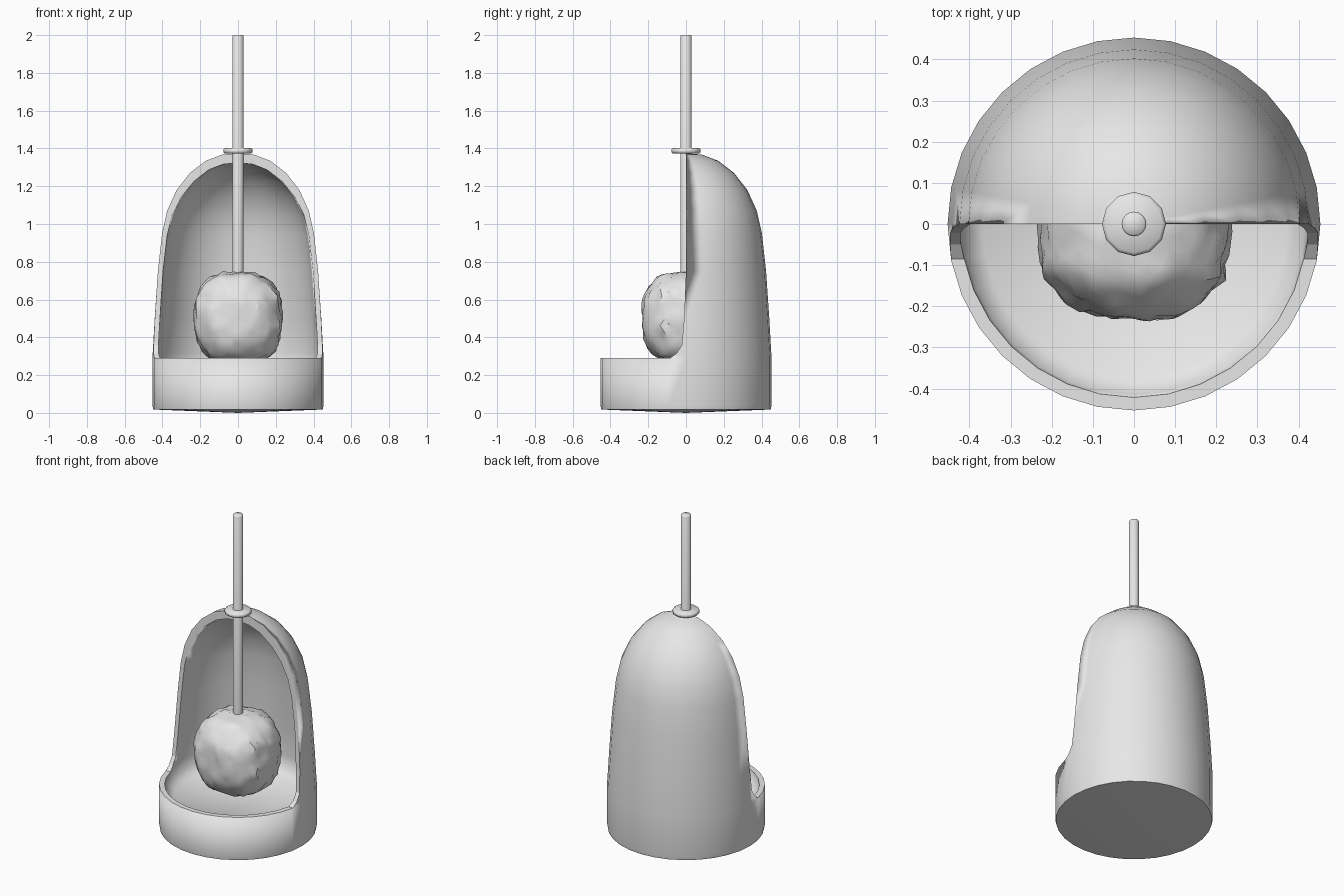
import bpy, bmesh, math
from mathutils import Vector, noise

cube = bpy.data.objects.get("Cube")
if cube:
    bpy.data.objects.remove(cube, do_unlink=True)

grey = bpy.data.materials.new("light_grey")
grey.use_nodes = True
grey.diffuse_color = (0.8, 0.8, 0.8, 1)
grey.node_tree.nodes["Principled BSDF"].inputs["Base Color"].default_value = (0.8, 0.8, 0.8, 1)


def make_object(name, bm):
    bmesh.ops.recalc_face_normals(bm, faces=bm.faces)
    mesh = bpy.data.meshes.new(name)
    bm.to_mesh(mesh)
    bm.free()
    mesh.materials.append(grey)
    obj = bpy.data.objects.new(name, mesh)
    bpy.context.collection.objects.link(obj)
    return obj


def smooth(obj, degrees):
    bpy.ops.object.select_all(action='DESELECT')
    obj.select_set(True)
    bpy.context.view_layer.objects.active = obj
    bpy.ops.object.shade_smooth_by_angle(angle=math.radians(degrees))


def lathe(name, profile, sides):
    """Revolve (radius, height) points around z; ends on the axis become poles."""
    bm = bmesh.new()
    verts = [bm.verts.new((r, 0, z)) for r, z in profile]
    edges = [bm.edges.new(pair) for pair in zip(verts, verts[1:])]
    bmesh.ops.spin(bm, geom=verts + edges, cent=(0, 0, 0), axis=(0, 0, 1),
                   angle=math.tau, steps=sides)
    bmesh.ops.remove_doubles(bm, verts=bm.verts, dist=0.0005)
    return make_object(name, bm)


def subtract(target, cutter):
    """Cut a hidden helper out of the target."""
    cutter.hide_render = True
    cutter.hide_viewport = True
    cutter.display_type = 'WIRE'
    cut = target.modifiers.new(cutter.name, 'BOOLEAN')
    cut.object = cutter
    cut.operation = 'DIFFERENCE'
    cut.solver = 'EXACT'


# Holder: solid domed body
outer = [(0, 0), (0.449, 0.018), (0.453, 0.04), (0.453, 0.29),
         (0.441, 0.5), (0.424, 0.75), (0.402, 0.95), (0.375, 1.07),
         (0.325, 1.18), (0.255, 1.27), (0.17, 1.335), (0.085, 1.367), (0, 1.375)]
holder = lathe("holder", outer, 32)
smooth(holder, 50)

# Hollow inside with a dished floor
inner = [(0, 1.325), (0.08, 1.316), (0.155, 1.287), (0.235, 1.225), (0.3, 1.145),
         (0.348, 1.05), (0.375, 0.94), (0.397, 0.75), (0.414, 0.5),
         (0.426, 0.32), (0.415, 0.25), (0.37, 0.21), (0, 0.2)]
cavity = lathe("cavity_cutter", inner, 32)
smooth(cavity, 50)
subtract(holder, cavity)

# Front opening: side profile extruded across x
opening = [(-1, 0.29), (-0.085, 0.29), (-0.05, 0.315), (-0.022, 0.36), (-0.01, 0.5),
           (0, 0.75), (0, 2), (-1, 2)]
bm = bmesh.new()
face = bm.faces.new([bm.verts.new((-1, y, z)) for y, z in opening])
side = bmesh.ops.extrude_face_region(bm, geom=[face])["geom"]
bmesh.ops.translate(bm, vec=(2, 0, 0),
                    verts=[v for v in side if isinstance(v, bmesh.types.BMVert)])
subtract(holder, make_object("opening_cutter", bm))

# Rounded rim
soft = holder.modifiers.new("Soft rim", 'BEVEL')
soft.width = 0.007
soft.segments = 2
soft.limit_method = 'ANGLE'
soft.angle_limit = math.radians(55)

# Handle with softened tip, running into the brush head
handle = lathe("handle", [(0, 0.6), (0.03, 0.6), (0.03, 1.994), (0.026, 2), (0, 2)], 16)
smooth(handle, 60)

# Collar resting on the dome
collar = lathe("collar", [(0, 1.372), (0.07, 1.374), (0.078, 1.38),
                          (0.078, 1.394), (0.07, 1.401), (0, 1.403)], 12)
smooth(collar, 60)

# Brush head: lumpy, slightly boxy ball
bm = bmesh.new()
bmesh.ops.create_icosphere(bm, subdivisions=4, radius=1)
for v in bm.verts:
    n = v.co.normalized()
    boxy = sum(abs(c) ** 2.5 for c in n) ** (-1 / 2.5)
    lump = 1 + 0.055 * noise.noise(n * 3.5) + 0.06 * noise.noise(n * 7 + Vector((5, 2, 1)))
    p = n * boxy * lump
    v.co = (p.x * 0.232, p.y * 0.234, 0.5 + p.z * 0.247)
brush = make_object("brush_head", bm)
smooth(brush, 35)
